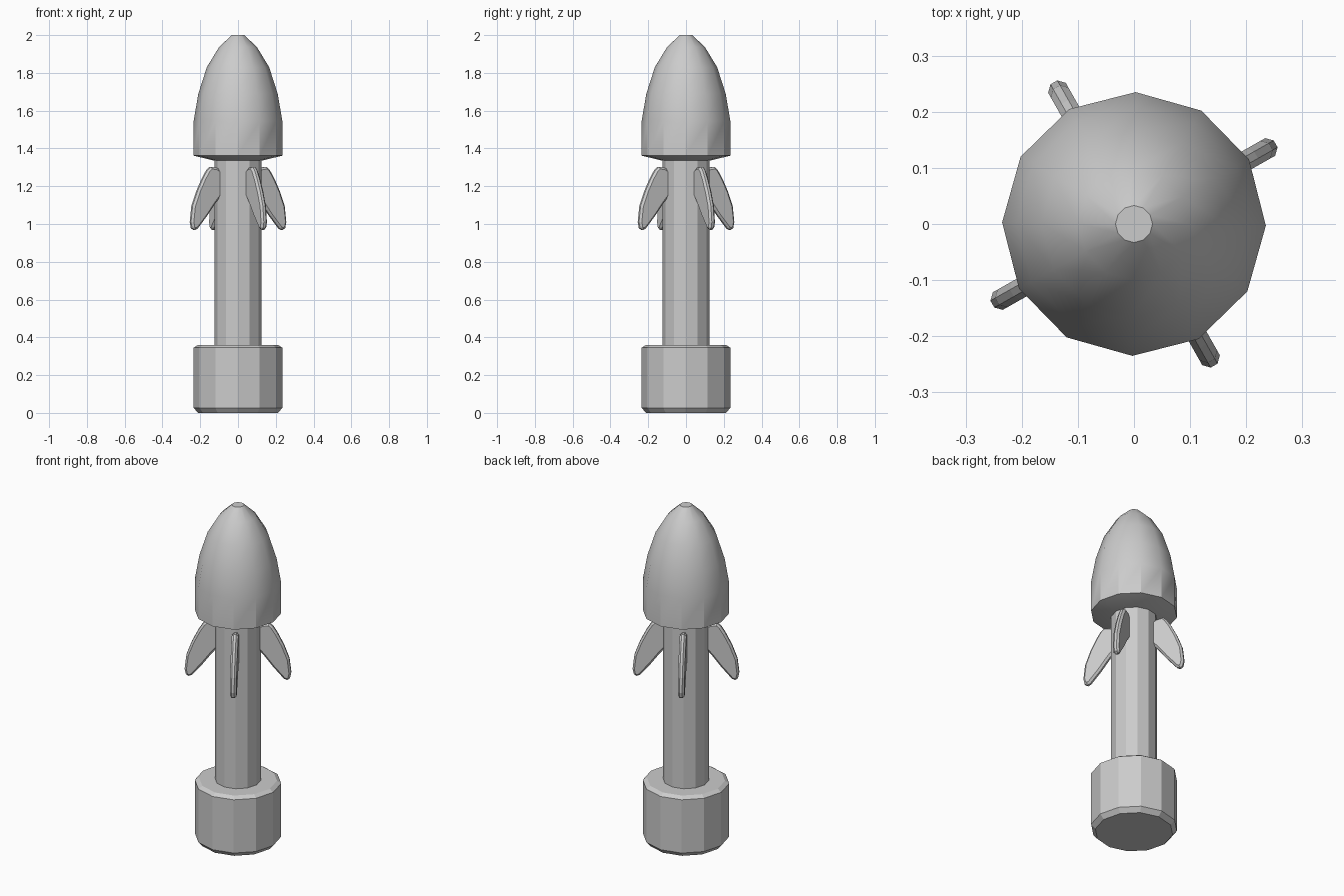
import bpy, bmesh
from math import sin, cos, pi, radians

if "Cube" in bpy.data.objects:
    bpy.data.objects.remove(bpy.data.objects["Cube"])

SIDES = 12
TURN = radians(-0.7)


def finish(name, bm):
    bmesh.ops.recalc_face_normals(bm, faces=bm.faces)
    mesh = bpy.data.meshes.new(name)
    bm.to_mesh(mesh)
    bm.free()
    ob = bpy.data.objects.new(name, mesh)
    bpy.context.collection.objects.link(ob)
    return ob


def lathe(name, profile):
    """Closed twelve-sided solid from (radius, height) rings, bottom to top."""
    bm = bmesh.new()
    rings = [[bm.verts.new((r * cos(TURN + 2 * pi * i / SIDES),
                            r * sin(TURN + 2 * pi * i / SIDES), z))
              for i in range(SIDES)] for r, z in profile]
    for a, b in zip(rings, rings[1:]):
        for i in range(SIDES):
            j = (i + 1) % SIDES
            bm.faces.new((a[i], a[j], b[j], b[i]))
    bm.faces.new(rings[0])
    bm.faces.new(rings[-1])
    return finish(name, bm)


# Pommel, shaft and pointed head
lathe("base_block", [(0.212, 0), (0.235, 0.027), (0.235, 0.345), (0.212, 0.36)])
lathe("shaft", [(0.125, 0.34), (0.125, 1.345)])
head = lathe("head", [(0.125, 1.335), (0.235, 1.362), (0.235, 1.545), (0.21, 1.69),
                      (0.165, 1.83), (0.10, 1.937), (0.033, 2.0)])

# Smooth the domed top while the vertical sides stay faceted
bpy.context.view_layer.objects.active = head
head.select_set(True)
bpy.ops.object.shade_smooth_by_angle(angle=radians(29.8))
head.select_set(False)

# Four swept fins with chamfered rims
OUTLINE = [(0.09, 1.27), (0.13, 1.297), (0.17, 1.303), (0.19, 1.285), (0.215, 1.245),
           (0.25, 1.175), (0.28, 1.095), (0.29, 1.01), (0.283, 0.978), (0.268, 0.968),
           (0.25, 0.975), (0.19, 1.045), (0.145, 1.105), (0.09, 1.17)]
HALF = 0.018


def fin(name, angle):
    bm = bmesh.new()
    face = bm.faces.new([bm.verts.new((r, -HALF, z)) for r, z in OUTLINE])
    out = bmesh.ops.extrude_face_region(bm, geom=[face])["geom"]
    bmesh.ops.translate(bm, vec=(0, 2 * HALF, 0),
                        verts=[v for v in out if isinstance(v, bmesh.types.BMVert)])
    ob = finish(name, bm)
    ob.rotation_euler.z = angle
    bev = ob.modifiers.new("rim_chamfer", 'BEVEL')
    bev.width = 0.011
    bev.segments = 1
    bev.limit_method = 'ANGLE'
    bev.angle_limit = radians(70)


for k in range(4):
    fin(f"fin_{k + 1}", radians(29.5 + 90 * k))
